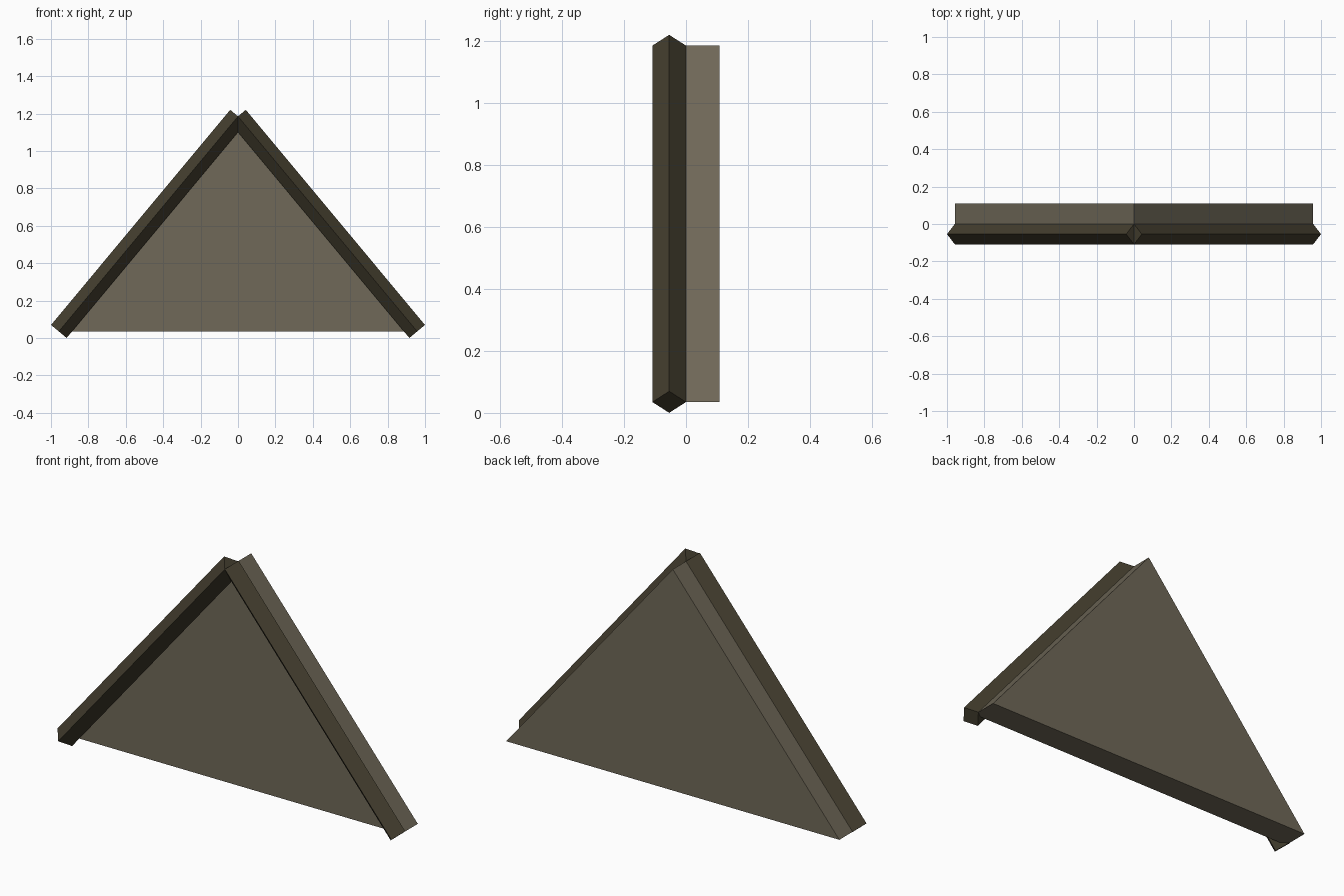
import bpy, bmesh, math

if "Cube" in bpy.data.objects:
    bpy.data.objects.remove(bpy.data.objects["Cube"])

HALF, BASE, APEX = 0.958, 0.035, 1.185   # gable triangle
R = 0.0543                               # beam radius (corner to centre)
FRONT, BACK = -0.0275, 0.1086            # panel front and back planes


def material(name, rgb):
    m = bpy.data.materials.new(name)
    m.diffuse_color = (*rgb, 1.0)
    m.use_nodes = True
    m.node_tree.nodes["Principled BSDF"].inputs["Base Color"].default_value = m.diffuse_color
    return m


panel_mat = material("light weathered wood", (0.162, 0.141, 0.098))
beam_mat = material("dark wood", (0.056, 0.047, 0.027))

# Triangular gable panel, set into the beams and extruded towards the back
bm = bmesh.new()
corners = [(-HALF, BASE), (HALF, BASE), (0, APEX)]
face = bm.faces.new([bm.verts.new((x, FRONT, z)) for x, z in corners])
ext = bmesh.ops.extrude_face_region(bm, geom=[face], use_keep_orig=True)
new_verts = [v for v in ext["geom"] if isinstance(v, bmesh.types.BMVert)]
bmesh.ops.translate(bm, vec=(0, BACK - FRONT, 0), verts=new_verts)
bmesh.ops.recalc_face_normals(bm, faces=bm.faces)
mesh = bpy.data.meshes.new("gable_panel")
bm.to_mesh(mesh)
bm.free()
mesh.materials.append(panel_mat)
panel = bpy.data.objects.new("gable_panel", mesh)
bpy.context.collection.objects.link(panel)

# Two square beams set on edge, crossing at the apex
rise = APEX - BASE
for side, name in ((-1, "left_rafter_beam"), (1, "right_rafter_beam")):
    bpy.ops.mesh.primitive_cylinder_add(
        vertices=4, radius=R, depth=math.hypot(HALF, rise),
        location=(side * HALF / 2, -R, (BASE + APEX) / 2),
        rotation=(0, -side * math.atan2(HALF, rise), 0))
    beam = bpy.context.object
    beam.name = name
    beam.data.materials.append(beam_mat)
